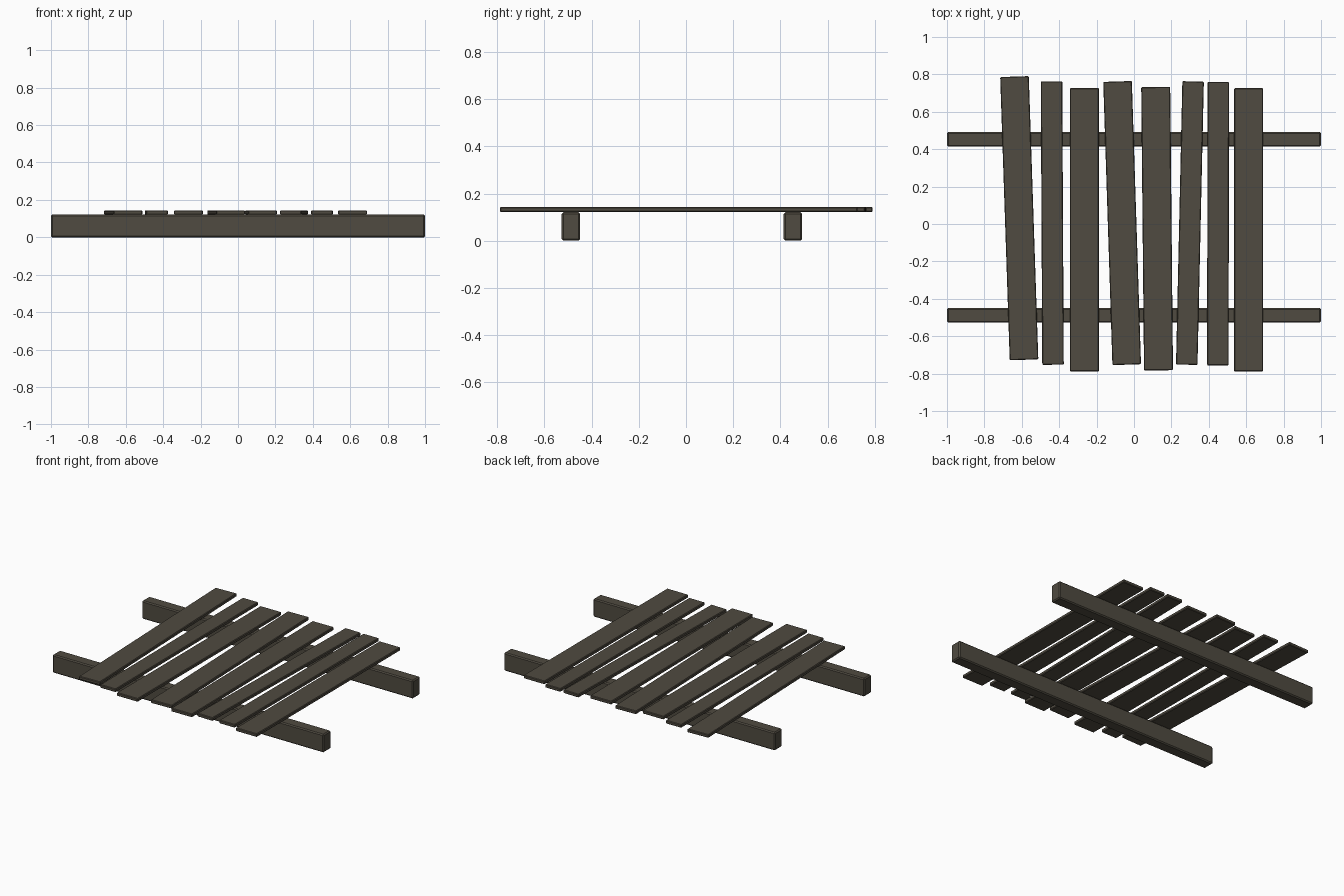
import bpy, math

if "Cube" in bpy.data.objects:
    bpy.data.objects.remove(bpy.data.objects["Cube"])

wood = bpy.data.materials.new("dark weathered wood")
wood.diffuse_color = (0.08, 0.07, 0.052, 1)
wood.use_nodes = True
wood.node_tree.nodes["Principled BSDF"].inputs["Base Color"].default_value = wood.diffuse_color


def board(name, size, loc, angle=0.0, bevel=0.005):
    bpy.ops.mesh.primitive_cube_add(size=1, location=loc, rotation=(0, 0, angle))
    ob = bpy.context.object
    ob.name = name
    ob.scale = size
    bpy.ops.object.transform_apply(location=False, rotation=False, scale=True)
    ob.data.materials.append(wood)
    # softened edges
    mod = ob.modifiers.new("edge_bevel", 'BEVEL')
    mod.width = bevel
    mod.segments = 1
    return ob


# two supporting beams
for name, y in (("back_beam", 0.453), ("front_beam", -0.488)):
    board(name, (2.0, 0.078, 0.121), (0, y, 0.0605), bevel=0.007)

# planks: x at back end, x at front end, y centre, width
planks = [
    (-0.639, -0.588, 0.031, 0.153),
    (-0.441, -0.433, 0.005, 0.115),
    (-0.265, -0.265, -0.031, 0.155),
    (-0.088, -0.039, 0.005, 0.153),
    (0.116, 0.131, -0.025, 0.155),
    (0.316, 0.282, 0.005, 0.115),
    (0.451, 0.448, 0.002, 0.115),
    (0.613, 0.613, -0.031, 0.155),
]
for i, (xb, xf, yc, w) in enumerate(planks):
    ang = math.atan2(xf - xb, 1.515)
    board(f"plank_{i + 1}", (w, 1.515, 0.022), ((xb + xf) / 2, yc, 0.1325), ang, 0.004)
